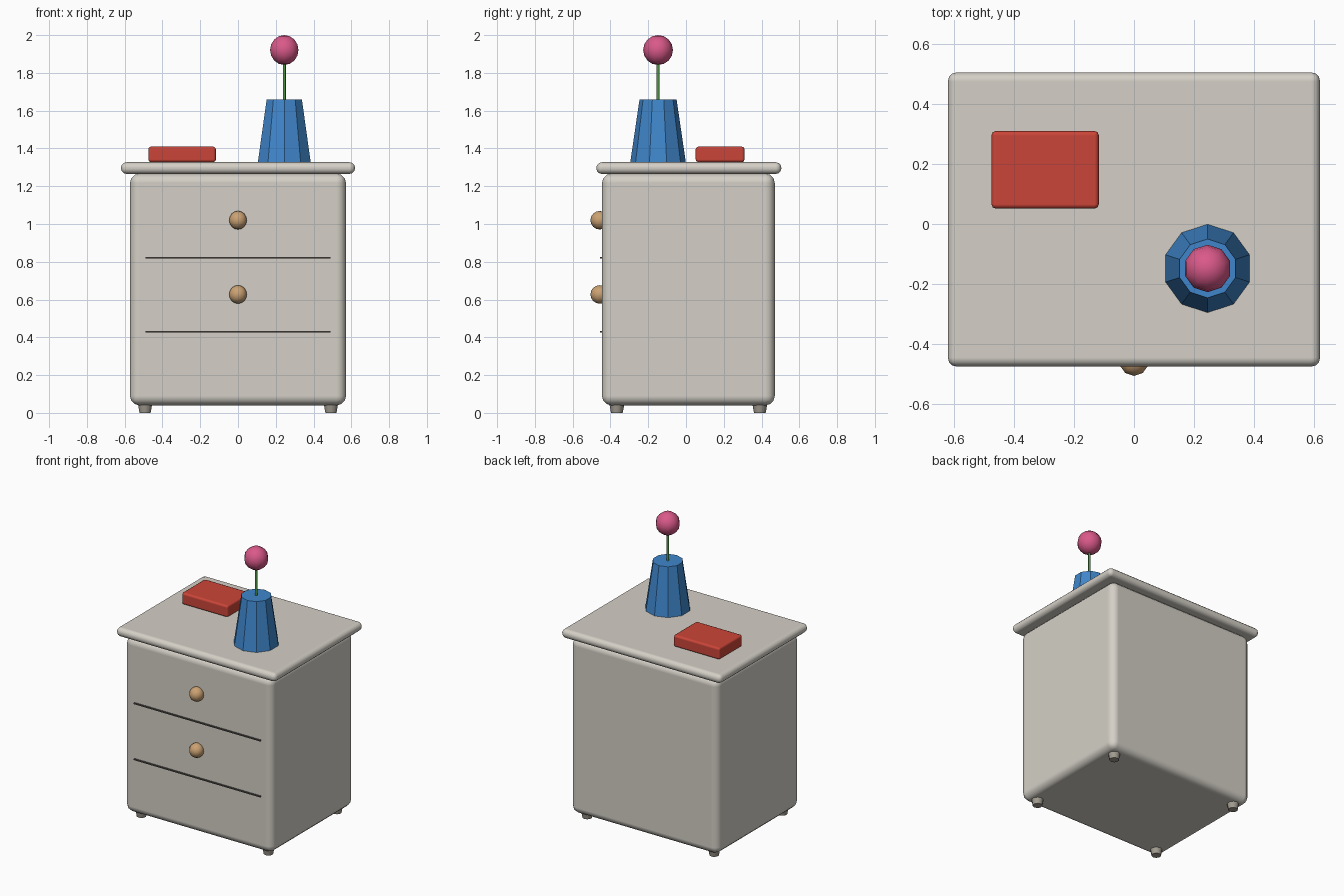
import bpy, math

if "Cube" in bpy.data.objects:
    bpy.data.objects.remove(bpy.data.objects["Cube"])

def paint(obj, name, rgb):
    mat = bpy.data.materials.get(name) or bpy.data.materials.new(name)
    mat.diffuse_color = (*rgb, 1)
    mat.use_nodes = True
    mat.node_tree.nodes["Principled BSDF"].inputs["Base Color"].default_value = mat.diffuse_color
    obj.data.materials.append(mat)

def box(name, lo, hi, bevel=0, segments=3, color=None):
    mid = [(a + b) / 2 for a, b in zip(lo, hi)]
    bpy.ops.mesh.primitive_cube_add(size=1, location=mid)
    o = bpy.context.object
    o.name = name
    o.scale = [b - a for a, b in zip(lo, hi)]
    bpy.ops.object.transform_apply(location=False, rotation=False, scale=True)
    if color:
        paint(o, *color)
    if bevel:
        bpy.ops.object.shade_smooth()
        m = o.modifiers.new("rounded_edges", 'BEVEL')
        m.width, m.segments, m.harden_normals = bevel, segments, True
    return o

def cone(name, x, y, z0, z1, r0, r1, sides, color, smooth=False):
    bpy.ops.mesh.primitive_cone_add(vertices=sides, radius1=r0, radius2=r1,
                                    depth=z1 - z0, location=(x, y, (z0 + z1) / 2))
    o = bpy.context.object
    o.name = name
    paint(o, *color)
    if smooth:
        bpy.ops.object.shade_smooth_by_angle(angle=math.radians(50))
    return o

def ball(name, loc, r, color):
    bpy.ops.mesh.primitive_uv_sphere_add(segments=10, ring_count=8, radius=r, location=loc)
    o = bpy.context.object
    o.name = name
    paint(o, *color)
    bpy.ops.object.shade_smooth()
    return o

CREAM = ("cream", (0.66, 0.63, 0.57))
TAUPE = ("taupe", (0.36, 0.33, 0.28))
DARK = ("dark_gap", (0.10, 0.09, 0.08))
WOOD = ("wood", (0.60, 0.36, 0.17))
RED = ("red", (0.60, 0.06, 0.04))
BLUE = ("blue", (0.05, 0.24, 0.60))
GREEN = ("green", (0.08, 0.30, 0.06))
PINK = ("pink", (0.70, 0.10, 0.25))

# Cabinet body and overhanging top
box("cabinet_body", (-0.572, -0.445, 0.04), (0.572, 0.47, 1.267), 0.05, 3, CREAM)
box("cabinet_top", (-0.62, -0.475, 1.265), (0.62, 0.505, 1.327), 0.03, 3, CREAM)

# Four tapered feet
for side, x in (("left", -0.492), ("right", 0.492)):
    for end, y in (("front", -0.366), ("back", 0.391)):
        cone(f"{end}_{side}_foot", x, y, 0, 0.06, 0.031, 0.042, 10, TAUPE, True)

# Drawer gaps and knobs
for label, gap_z, knob_z in (("upper", 0.822, 1.02), ("lower", 0.43, 0.627)):
    box(f"{label}_drawer_gap", (-0.49, -0.455, gap_z - 0.004),
        (0.49, -0.435, gap_z + 0.004), color=DARK)
    ball(f"{label}_knob", (0, -0.457, knob_z), 0.049, WOOD)

# Book on the top
box("book", (-0.475, 0.051, 1.327), (-0.117, 0.31, 1.41), 0.015, 2, RED)

# Vase with a single flower
vx, vy = 0.245, -0.148
cone("vase", vx, vy, 1.327, 1.66, 0.147, 0.098, 10, BLUE)
cone("flower_stem", vx, vy, 1.64, 1.86, 0.008, 0.008, 8, GREEN, True)
ball("flower_head", (vx, vy, 1.921), 0.079, PINK)
